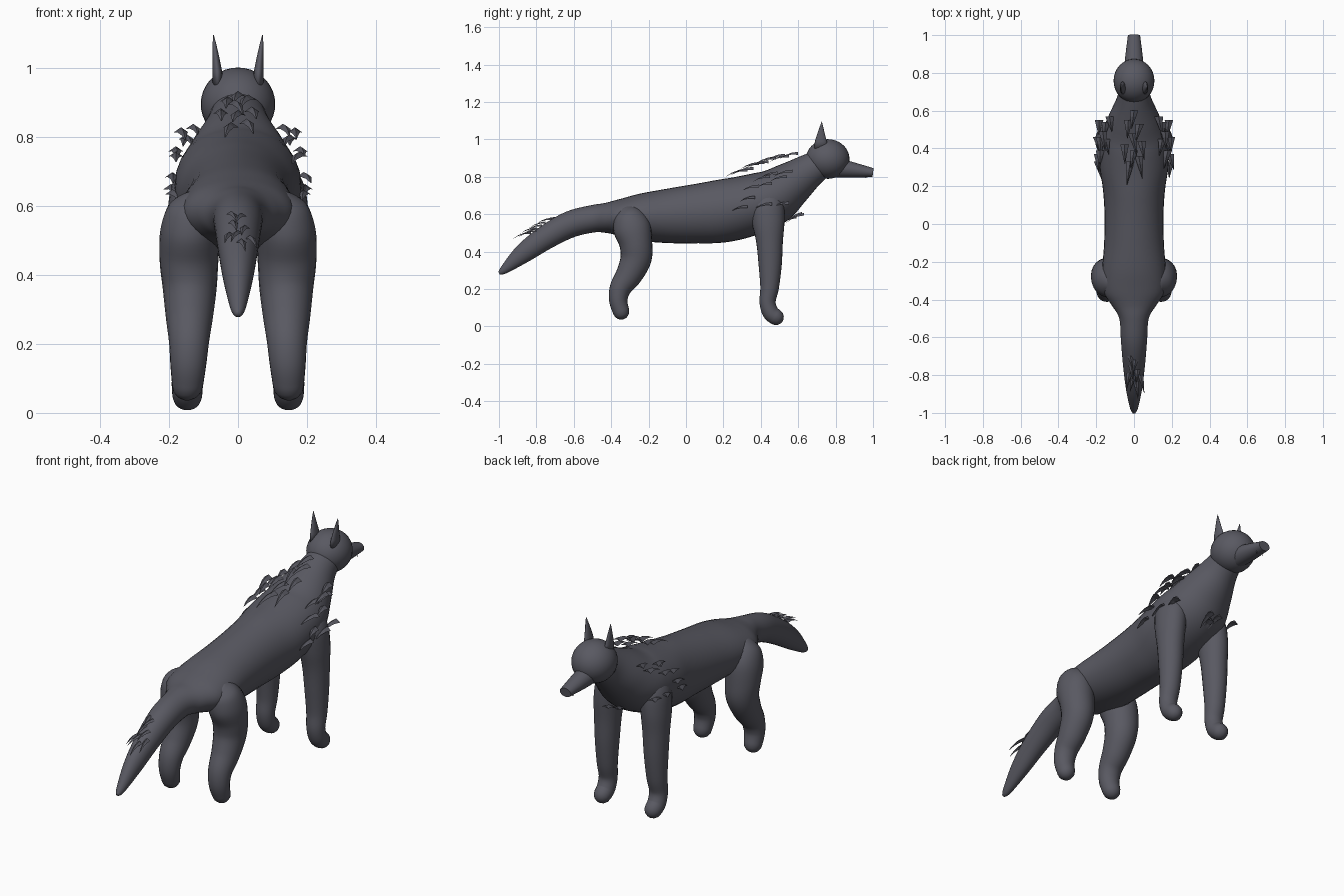
import bpy, bmesh, math, random
from mathutils import Vector

if "Cube" in bpy.data.objects:
    bpy.data.objects.remove(bpy.data.objects["Cube"])

random.seed(4)
fur = bpy.data.materials.new("charcoal fur")
fur.diffuse_color = (0.10, 0.10, 0.122, 1)
fur.use_nodes = True
fur.node_tree.nodes["Principled BSDF"].inputs["Base Color"].default_value = fur.diffuse_color


def finish(bm, name, smooth=True):
    bmesh.ops.recalc_face_normals(bm, faces=bm.faces)
    me = bpy.data.meshes.new(name)
    bm.to_mesh(me)
    bm.free()
    me.materials.append(fur)
    for p in me.polygons:
        p.use_smooth = smooth
    ob = bpy.data.objects.new(name, me)
    bpy.context.collection.objects.link(ob)
    return ob


def catmull(a, b, c, d, t):
    return [0.5 * (2 * q + (r - p) * t + (2 * p - 5 * q + 4 * r - s) * t * t
                   + (3 * q - p - 3 * r + s) * t ** 3) for p, q, r, s in zip(a, b, c, d)]


def loft(name, pts, sides=32, steps=5, round_end=False):
    """Smooth tube through (x, y, z, half_width, half_depth) stations."""
    p = [pts[0]] + pts + [pts[-1]]
    path = [catmull(*p[i:i + 4], k / steps) for i in range(len(pts) - 1) for k in range(steps)]
    path.append(list(pts[-1]))
    if round_end:
        x, y, z, rx, rn = path[-1]
        d = (Vector(path[-1][:3]) - Vector(path[-2][:3])).normalized()
        for a in (25, 50, 70, 85):
            s, c = math.sin(math.radians(a)) * rn, math.cos(math.radians(a))
            path.append([x + d.x * s, y + d.y * s, z + d.z * s, rx * c, rn * c])
    bm = bmesh.new()
    rings = []
    for i, (x, y, z, rx, rn) in enumerate(path):
        a, b = path[max(i - 1, 0)], path[min(i + 1, len(path) - 1)]
        t = Vector((0, b[1] - a[1], b[2] - a[2])).normalized()
        ring = []
        for k in range(sides):
            u = 2 * math.pi * k / sides
            w, h = rx * math.cos(u), rn * math.sin(u)
            ring.append(bm.verts.new((x + w, y - t.z * h, z + t.y * h)))
        rings.append(ring)
    for r, s in zip(rings, rings[1:]):
        for k in range(sides):
            j = (k + 1) % sides
            bm.faces.new((r[k], r[j], s[j], s[k]))
    bm.faces.new(rings[0])
    bm.faces.new(rings[-1])
    return finish(bm, name)


# Torso with tail and neck in one sweep
loft("body_and_tail", [
    (0, -1.0, 0.285, 0.008, 0.008), (0, -0.97, 0.305, 0.022, 0.024), (0, -0.87, 0.39, 0.043, 0.052),
    (0, -0.75, 0.475, 0.058, 0.064), (0, -0.62, 0.545, 0.069, 0.071), (0, -0.5, 0.575, 0.078, 0.073),
    (0, -0.43, 0.58, 0.118, 0.08), (0, -0.36, 0.582, 0.16, 0.097), (0, -0.25, 0.583, 0.168, 0.125),
    (0, -0.1, 0.59, 0.158, 0.145), (0, 0.05, 0.602, 0.156, 0.158), (0, 0.18, 0.615, 0.164, 0.168),
    (0, 0.31, 0.64, 0.182, 0.165), (0, 0.45, 0.685, 0.178, 0.153), (0, 0.56, 0.76, 0.137, 0.122),
    (0, 0.66, 0.832, 0.092, 0.092), (0, 0.74, 0.88, 0.075, 0.075)])

# Legs
for side, s in (("left", -1), ("right", 1)):
    loft("hind_leg_" + side, [
        (s * .115, -.33, .635, .03, .03), (s * .125, -.315, .60, .075, .075),
        (s * .138, -.29, .53, .087, .10), (s * .142, -.268, .44, .085, .088),
        (s * .140, -.268, .36, .078, .083), (s * .141, -.305, .275, .068, .071),
        (s * .142, -.35, .205, .058, .058), (s * .144, -.362, .14, .052, .049),
        (s * .146, -.347, .08, .045, .044)], 24, 5, True)
    loft("front_leg_" + side, [
        (s * .10, .42, .73, .05, .05), (s * .12, .43, .66, .072, .09),
        (s * .135, .44, .56, .07, .087), (s * .140, .447, .45, .064, .071),
        (s * .142, .45, .33, .058, .062), (s * .144, .447, .21, .051, .05),
        (s * .146, .436, .13, .046, .043), (s * .147, .452, .075, .045, .044),
        (s * .147, .48, .05, .043, .043)], 24, 5, True)

    # Pointed ears, thin across x
    bm = bmesh.new()
    n = 16
    rings = []
    for z, x, y, rx, ry in ((.95, .058, .722, .017, .037), (.99, .06, .721, .014, .032),
                            (1.03, .064, .722, .010, .020), (1.065, .068, .724, .006, .010),
                            (1.095, .071, .726, .001, .001)):
        rings.append([bm.verts.new((s * x + rx * math.cos(2 * math.pi * k / n),
                                    y + ry * math.sin(2 * math.pi * k / n), z)) for k in range(n)])
    for r, q in zip(rings, rings[1:]):
        for k in range(n):
            bm.faces.new((r[k], r[(k + 1) % n], q[(k + 1) % n], q[k]))
    bm.faces.new(rings[0])
    bm.faces.new(rings[-1])
    finish(bm, "ear_" + side)

    # Fangs under the muzzle tip
    bpy.ops.mesh.primitive_cone_add(vertices=8, radius1=.005, radius2=0, depth=.03,
                                    location=(s * .018, .962, .802), rotation=(math.pi, 0, 0))
    bpy.context.object.name = "fang_" + side
    bpy.context.object.data.materials.append(fur)

# Head
bpy.ops.mesh.primitive_uv_sphere_add(segments=32, ring_count=18, radius=1, location=(0, .758, .895))
head = bpy.context.object
head.name = "head"
head.scale = (.108, .116, .106)
head.data.materials.append(fur)
bpy.ops.object.shade_smooth()

# Muzzle, a blunt tapered tube
loft("muzzle", [(0, .78, .852, .054, .055), (0, .88, .838, .047, .043), (0, 1.0, .822, .032, .024)], 24, 3)
bpy.ops.object.select_all(action='DESELECT')
muzzle = bpy.data.objects["muzzle"]
bpy.context.view_layer.objects.active = muzzle
muzzle.select_set(True)
bpy.ops.object.shade_smooth_by_angle(angle=math.radians(40))


def tufts(name, roots, length, width, rise):
    """Faceted curved locks, wide in front, pointed and drooping behind."""
    bm = bmesh.new()
    for x, y, z in roots:
        yaw = random.uniform(-.25, .25)
        ln = length * random.uniform(.85, 1.15)
        prev = None
        for t in (0, .35, .7, 1):
            w = width * .5 * (1 - .95 * t)
            cx, cy = x + math.sin(yaw) * ln * t, y - math.cos(yaw) * ln * t
            cz = z + rise * t - ln * .38 * t * t
            ring = [bm.verts.new((cx + a * w, cy, cz + b * w)) for a, b in
                    ((-1, -.35), (0, .35), (1, -.35), (0, -.1))]
            if prev:
                for k in range(4):
                    j = (k + 1) % 4
                    bm.faces.new((prev[k], prev[j], ring[j], ring[k]))
            else:
                bm.faces.new(ring)
            prev = ring
        bm.faces.new(prev)
    finish(bm, name, False)


# Mane locks along the nape, the shoulders and the chest
tufts("nape_tufts", [(0, .60, .925), (-.03, .55, .91), (.03, .53, .915), (-.01, .48, .90), (.04, .44, .88),
                     (-.05, .42, .875), (.0, .39, .87), (-.02, .33, .835), (.025, .36, .845)], .11, .045, .01)
for side, s in (("left", -1), ("right", 1)):
    tufts("shoulder_tufts_" + side, [
        (s * .13, .57, .83), (s * .15, .54, .80), (s * .165, .49, .82), (s * .15, .45, .80),
        (s * .18, .46, .765), (s * .18, .39, .75), (s * .185, .55, .66),
        (s * .195, .46, .655), (s * .19, .37, .69), (s * .19, .33, .64)], .095, .045, .01)
tufts("chest_tufts", [(-.03, .62, .605), (.03, .63, .60), (0, .59, .585)], .09, .04, -.01)

# Tail locks
tufts("tail_tufts", [(-.02, -.70, .58), (.01, -.72, .575), (-.015, -.75, .555), (.02, -.77, .54), (-.025, -.79, .52),
                     (.0, -.80, .525), (.035, -.80, .51), (.01, -.83, .50)], .085, .03, .005)
